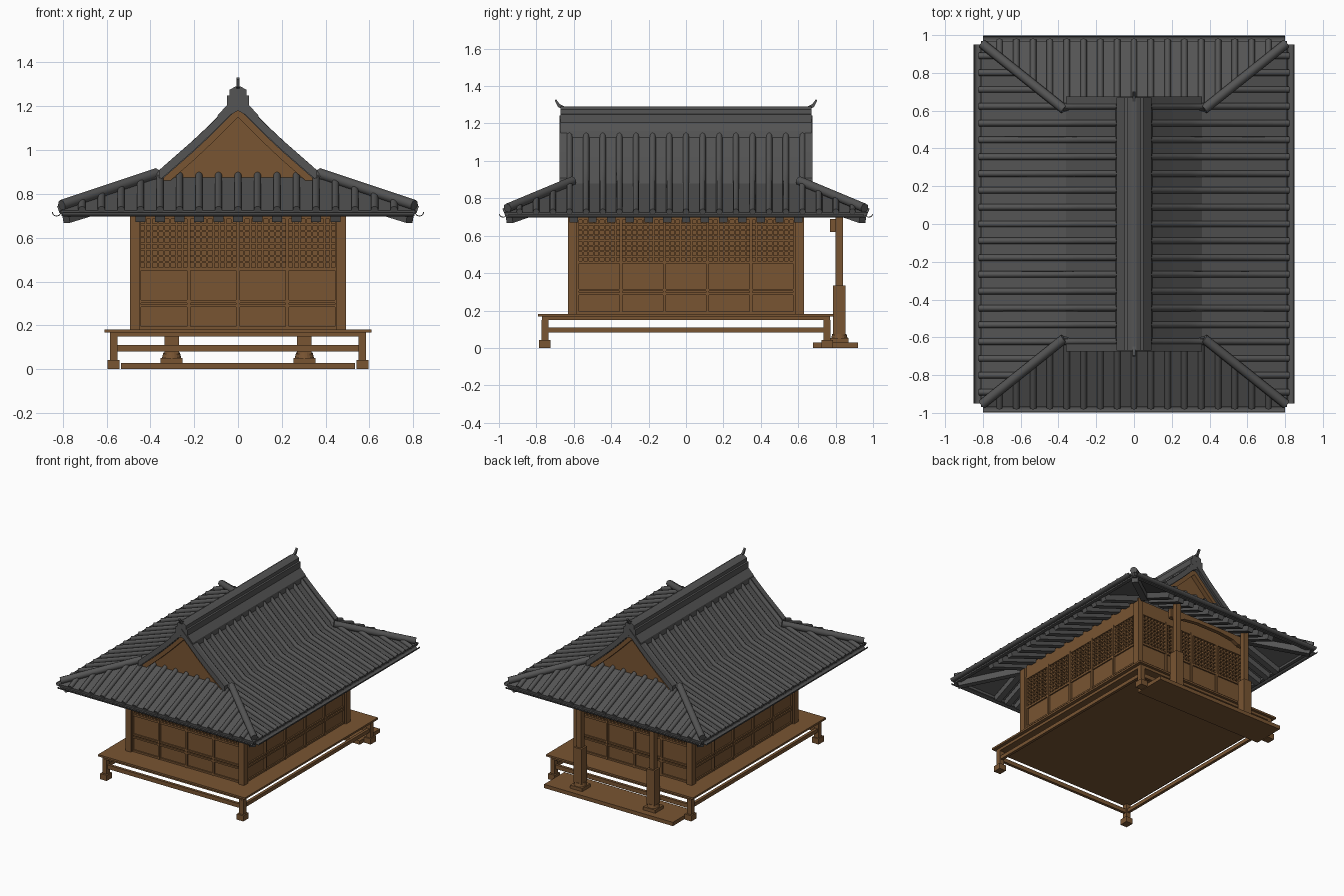
import bpy, bmesh, math
from mathutils import Vector, Matrix

if "Cube" in bpy.data.objects:
    bpy.data.objects.remove(bpy.data.objects["Cube"])


def material(name, rgb):
    m = bpy.data.materials.new(name)
    m.diffuse_color = (*rgb, 1)
    m.use_nodes = True
    m.node_tree.nodes["Principled BSDF"].inputs["Base Color"].default_value = m.diffuse_color
    return m


WOOD = material("wood", (0.19, 0.09, 0.032))
TILE = material("tile", (0.09, 0.09, 0.09))


def finish(name, bm, mat, solid=0):
    bmesh.ops.recalc_face_normals(bm, faces=bm.faces)
    me = bpy.data.meshes.new(name)
    bm.to_mesh(me)
    bm.free()
    me.materials.append(mat)
    ob = bpy.data.objects.new(name, me)
    bpy.context.collection.objects.link(ob)
    if solid:
        mod = ob.modifiers.new("thickness", "SOLIDIFY")
        mod.thickness = solid
    return ob


def box(bm, x0, x1, y0, y1, z0, z1):
    m = Matrix.Translation(((x0+x1)/2, (y0+y1)/2, (z0+z1)/2)) @ Matrix.Diagonal((abs(x1-x0), abs(y1-y0), z1-z0, 1))
    bmesh.ops.create_cube(bm, size=1, matrix=m)


def bar(bm, p, q, w, h):
    p, q = Vector(p), Vector(q)
    d = q - p
    m = Matrix.Translation((p+q)/2) @ d.to_track_quat('X', 'Z').to_matrix().to_4x4()
    bmesh.ops.create_cube(bm, size=1, matrix=m @ Matrix.Diagonal((d.length, w, h, 1)))


def prism(bm, pts, a, b, closed=True, along_x=False):
    def put(u, z, t):
        return bm.verts.new((t, u, z) if along_x else (u, t, z))
    A = [put(u, z, a) for u, z in pts]
    B = [put(u, z, b) for u, z in pts]
    n = len(pts)
    for i in range(n if closed else n-1):
        j = (i+1) % n
        bm.faces.new((A[i], A[j], B[j], B[i]))
    if closed:
        bm.faces.new(A)
        bm.faces.new(B)


def tubes(name, paths, r, mat):
    cu = bpy.data.curves.new(name, 'CURVE')
    cu.dimensions = '3D'
    cu.bevel_depth = r
    cu.bevel_resolution = 2
    cu.use_fill_caps = True
    for path in paths:
        s = cu.splines.new('POLY')
        s.points.add(len(path)-1)
        for pt, co in zip(s.points, path):
            pt.co = (*co, 1)
    tmp = bpy.data.objects.new(name + "_tmp", cu)
    me = bpy.data.meshes.new_from_object(tmp)
    bpy.data.objects.remove(tmp)
    me.materials.clear()
    me.materials.append(mat)
    ob = bpy.data.objects.new(name, me)
    bpy.context.collection.objects.link(ob)
    bpy.ops.object.select_all(action='DESELECT')
    ob.select_set(True)
    bpy.context.view_layer.objects.active = ob
    bpy.ops.object.shade_smooth_by_angle(angle=math.radians(50))


# Roof dimensions: eave corner, hip top, and upper slope profile
EX, EY, EZ = 0.81, 0.97, 0.725
HX, HY, HZ = 0.36, 0.60, 0.88
SLOPE = [(0, 1.215), (.06, 1.155), (.12, 1.095), (.2, 1.02), (.28, .95), (HX, HZ)]


def band(bm, lo, hi, y0, y1):
    line = [(-x, z) for x, z in reversed(SLOPE[1:])] + SLOPE
    prism(bm, [(x, z+hi) for x, z in line] + [(x, z+lo) for x, z in reversed(line)], y0, y1)


# Lower hipped skirt
bm = bmesh.new()
S4 = [(-1, -1), (1, -1), (1, 1), (-1, 1)]
lo = [bm.verts.new((sx*EX, sy*EY, EZ)) for sx, sy in S4]
hi = [bm.verts.new((sx*HX, sy*HY, HZ)) for sx, sy in S4]
for i in range(4):
    j = (i+1) % 4
    bm.faces.new((lo[i], lo[j], hi[j], hi[i]))
finish("roof_skirt", bm, TILE, 0.02)

# Upper gabled roof with raised verges
bm = bmesh.new()
band(bm, -.025, 0, -.66, .66)
for s in (-1, 1):
    band(bm, -.02, .028, s*.635, s*.675)
finish("roof_upper", bm, TILE)

# Gable walls and barge boards
bm = bmesh.new()
for s in (-1, 1):
    prism(bm, [(-.35, .865), (.35, .865)] + [(x, z-.01) for x, z in SLOPE[::-1]]
          + [(-x, z-.01) for x, z in SLOPE[1:]], s*.59, s*.61)
    band(bm, -.065, -.015, s*.61, s*.645)
finish("gable_wall", bm, WOOD)

# Round tile ribs, stopped at the hips
P = 0.089
ribs = []
for s in (-1, 1):
    for k in range(-10, 11):
        y = k*P
        t = (abs(y)-HY)/(EY-HY)
        end = (s*(EX+.01), y, EZ+.003)
        if abs(y) < .66:
            ribs.append([(s*x, y, z+.006) for x, z in SLOPE[1:]] + [end])
        else:
            ribs.append([(s*(HX+t*(EX-HX)), y, HZ+t*(EZ-HZ)+.006), end])
    for k in range(-8, 9):
        x = k*P
        t = max(0, (abs(x)-HX)/(EX-HX))
        ribs.append([(x, s*(HY+t*(EY-HY)), HZ+t*(EZ-HZ)+.006), (x, s*(EY+.005), EZ+.003)])
tubes("tile_ribs", ribs, .017, TILE)
tubes("hip_ridges", [[(sx*.805, sy*.955, .748), (sx*.37, sy*.607, .893)] for sx, sy in S4], .025, TILE)

# Main ridge, stepped section
bm = bmesh.new()
half = [(.098, 1.125), (.092, 1.16), (.05, 1.205), (.05, 1.248), (.038, 1.25), (.038, 1.275), (.012, 1.29)]
prism(bm, half + [(-x, z) for x, z in half[::-1]] + [(0, 1.18)], -.67, .67)
finish("main_ridge", bm, TILE)

# Upswept ridge horns
bm = bmesh.new()
for s in (-1, 1):
    prism(bm, [(s*.6, 1.28), (s*.645, 1.288), (s*.675, 1.303), (s*.695, 1.33),
               (s*.702, 1.322), (s*.685, 1.288), (s*.65, 1.272)], -.007, .007, along_x=True)
finish("ridge_horns", bm, TILE)

# Half-round gutters and eave boards
arc = [(.021*math.cos(a), .716+.019*math.sin(a)) for a in [math.pi*(1+i/8) for i in range(9)]]
bm = bmesh.new()
for s in (-1, 1):
    prism(bm, [(s*.828+u, z) for u, z in arc], -.95, .95, closed=False)
    prism(bm, [(s*.978+u, z) for u, z in arc], -.80, .80, closed=False, along_x=True)
finish("gutters", bm, TILE, 0.004)
bm = bmesh.new()
for s in (-1, 1):
    box(bm, s*.78, s*.805, -.955, .955, .698, .72)
    box(bm, -.79, .79, s*.94, s*.962, .698, .72)
finish("eave_boards", bm, TILE)

# Rafters below the eaves
bm = bmesh.new()
for s in (-1, 1):
    for k in range(-5, 6):
        bar(bm, (k*P, s*.61, .825), (k*P, s*.93, .69), .045, .04)
    for k in range(-6, 7):
        bar(bm, (s*.47, k*.1, .797), (s*.78, k*.1, .69), .045, .04)
for sx, sy in S4:
    bar(bm, (sx*.46, sy*.66, .79), (sx*.785, sy*.945, .69), .045, .045)
finish("rafters", bm, TILE)

# Hall body and corner posts
bm = bmesh.new()
box(bm, -.452, .452, -.588, .588, .17, .79)
for sx, sy in S4:
    box(bm, sx*.448, sx*.492, sy*.582, sy*.632, .17, .79)
finish("hall_body", bm, WOOD)

# Sliding panels and lattice on all four walls
panels, lattice = bmesh.new(), bmesh.new()


def wall(length, face, n, cells, side, s):
    def wb(bm, u0, u1, depth, z0, z1):
        v0, v1 = s*(face-.03), s*(face+depth)
        box(bm, *((v0, v1, u0, u1) if side else (u0, u1, v0, v1)), z0, z1)
    wb(panels, -length, length, 0, .18, .455)
    for z0, z1 in ((.18, .195), (.283, .295), (.303, .315), (.45, .465), (.685, .79)):
        wb(panels, -length, length, .01, z0, z1)
    for i in range(n+1):
        u = -length + 2*length*i/n
        wb(panels, u-.008, u+.008, .014, .18, .7)
    for i in range(1, cells):
        u = -length + 2*length*i/cells
        wb(lattice, u-.0045, u+.0045, .006, .46, .69)
    for i in range(1, 8):
        z = .46 + .228*i/8
        wb(lattice, -length, length, .004, z-.0045, z+.0045)


for s in (-1, 1):
    wall(.45, .605, 4, 32, False, s)
    wall(.58, .467, 5, 40, True, s)
finish("wall_panels", panels, WOOD)
finish("wall_lattice", lattice, WOOD)

# Veranda deck, legs and rails
bm = bmesh.new()
box(bm, -.61, .61, -.79, .79, .168, .182)
box(bm, -.585, .585, -.77, .77, .148, .17)
finish("veranda_deck", bm, WOOD)
bm = bmesh.new()
for sx, sy in S4:
    box(bm, sx*.55, sx*.585, sy*.735, sy*.772, .03, .15)
    box(bm, sx*.54, sx*.595, sy*.725, sy*.787, 0, .042)
for s in (-1, 1):
    box(bm, s*.557, s*.578, -.74, .74, .083, .11)
    box(bm, -.555, .555, s*.743, s*.764, .08, .11)
finish("veranda_legs", bm, WOOD)

# Rear porch: slab, stepped pillars, arched beam
bm = bmesh.new()
box(bm, -.535, .535, .68, .92, 0, .028)
for s in (-1, 1):
    x, y = s*.303, .82
    for w, z0, z1 in ((.05, .028, .052), (.033, .07, .335), (.02, .33, .77)):
        box(bm, x-w, x+w, y-w, y+w, z0, z1)
    bmesh.ops.create_cone(bm, cap_ends=True, segments=20, radius1=.044, radius2=.038, depth=.024,
                          matrix=Matrix.Translation((x, y, .063)))
    box(bm, x-.035, x+.035, .77, .80, .62, .69)
arch = [(-.34, .69), (-.34, .625), (-.26, .625), (-.22, .645), (-.1, .66)]
prism(bm, arch + [(-x, z) for x, z in arch[::-1]], .772, .802)
finish("porch", bm, WOOD)
